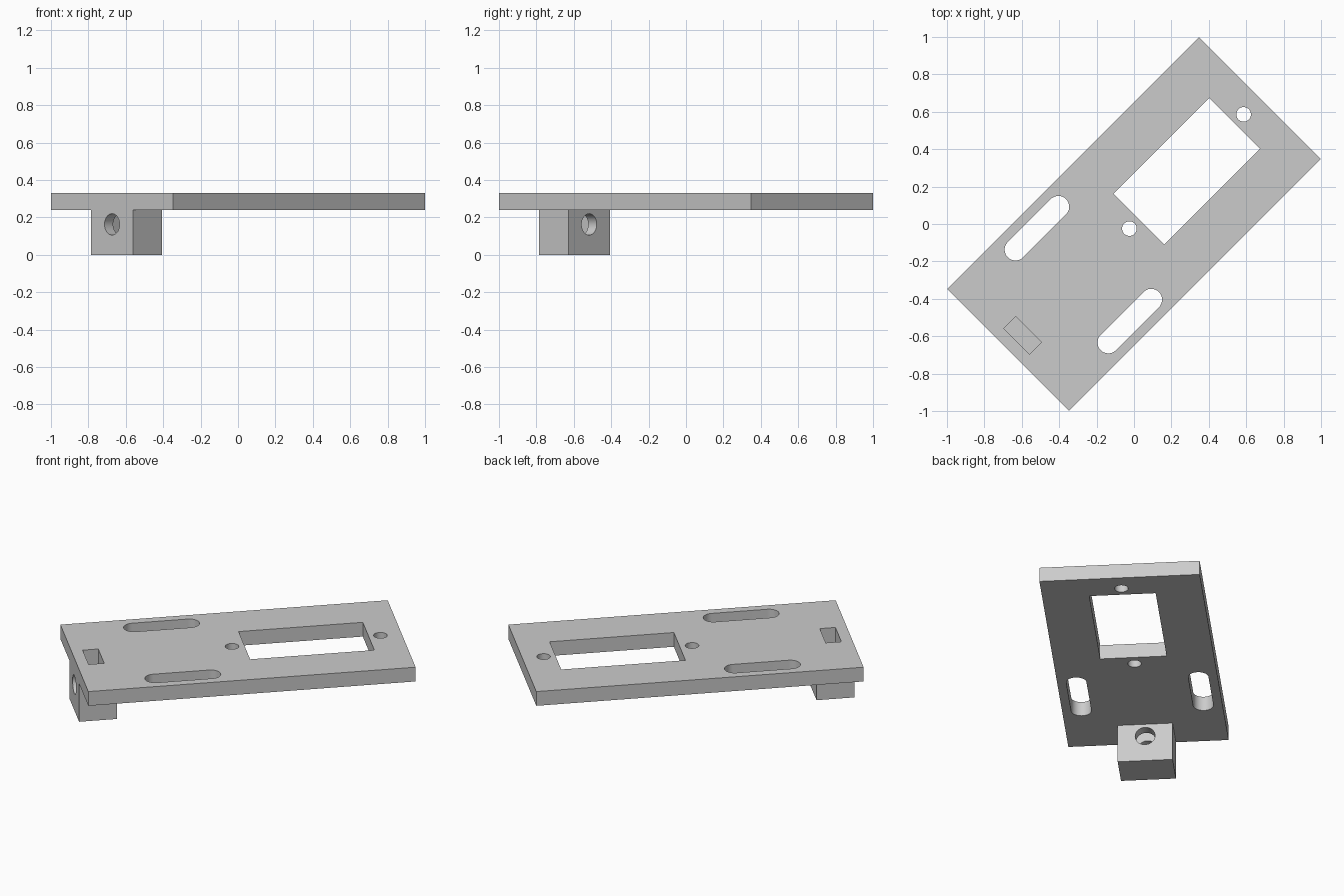
import bpy
import bmesh
import math

cube = bpy.data.objects.get("Cube")
if cube:
    bpy.data.objects.remove(cube, do_unlink=True)

grey = bpy.data.materials.new("light_grey")
grey.use_nodes = True
colour = (0.6, 0.6, 0.6, 1)
grey.diffuse_color = colour
grey.node_tree.nodes["Principled BSDF"].inputs["Base Color"].default_value = colour

LENGTH, WIDTH = 1.905, 0.922
UNDERSIDE, TOP = 0.24, 0.33
END = -LENGTH / 2


def prism(name, outline, z0, z1):
    """Extrude a flat outline from z0 up to z1."""
    bm = bmesh.new()
    face = bm.faces.new([bm.verts.new((x, y, z0)) for x, y in outline])
    new = bmesh.ops.extrude_face_region(bm, geom=[face])["geom"]
    verts = [g for g in new if isinstance(g, bmesh.types.BMVert)]
    bmesh.ops.translate(bm, verts=verts, vec=(0, 0, z1 - z0))
    bmesh.ops.recalc_face_normals(bm, faces=bm.faces)
    mesh = bpy.data.meshes.new(name)
    bm.to_mesh(mesh)
    bm.free()
    mesh.materials.append(grey)
    obj = bpy.data.objects.new(name, mesh)
    bpy.context.collection.objects.link(obj)
    return obj


def box(name, x0, x1, half, z0, z1):
    return prism(name, [(x0, -half), (x1, -half), (x1, half), (x0, half)], z0, z1)


def slot(name, x0, x1, y, r, z0, z1, steps=24):
    """Round-ended slot, or a plain round hole when x0 equals x1."""
    pts = []
    for cx, start in ((x1, -math.pi / 2), (x0, math.pi / 2)):
        count = steps if x0 == x1 else steps + 1
        for i in range(count):
            a = start + math.pi * i / steps
            pts.append((cx + r * math.cos(a), y + r * math.sin(a)))
    return prism(name, pts, z0, z1)


def combine(target, tool, operation):
    mod = target.modifiers.new("boolean", "BOOLEAN")
    mod.operation = operation
    mod.solver = "EXACT"
    mod.object = tool
    bpy.context.view_layer.objects.active = target
    bpy.ops.object.modifier_apply(modifier=mod.name)
    bpy.data.objects.remove(tool, do_unlink=True)


# Plate with the clamp block under one end
plate = box("mounting_plate", END, -END, WIDTH / 2, UNDERSIDE, TOP)
combine(plate, box("clamp_block", END, -0.732, 0.158, 0, 0.28), "UNION")

# Rectangular window and its two screw holes
low, high = 0.2, 0.4
combine(plate, box("window_cutter", 0.037, 0.76, 0.191, low, high), "DIFFERENCE")
for x in (-0.035, 0.829):
    combine(plate, slot("screw_cutter", x, x, 0, 0.039, low, high), "DIFFERENCE")

# Pair of long adjustment slots
for side in (-1, 1):
    combine(plate, slot("slot_cutter", -0.545, -0.221, side * 0.351, 0.058, low, high),
            "DIFFERENCE")

# Bolt hole through the block, then the nut pocket from above
bolt = slot("bolt_cutter", 0, 0, 0, 0.057, -0.2, 0.2)
bolt.rotation_euler.y = math.pi / 2
bolt.location = (-0.842, 0, 0.163)
bpy.context.view_layer.update()
combine(plate, bolt, "DIFFERENCE")
combine(plate, box("nut_cutter", -0.887, -0.796, 0.098, 0.066, high), "DIFFERENCE")

# Turn the part diagonally and shade the round walls smooth
plate.rotation_euler.z = math.pi / 4
bpy.ops.object.select_all(action="DESELECT")
plate.select_set(True)
bpy.context.view_layer.objects.active = plate
bpy.ops.object.shade_smooth_by_angle(angle=math.radians(30))
